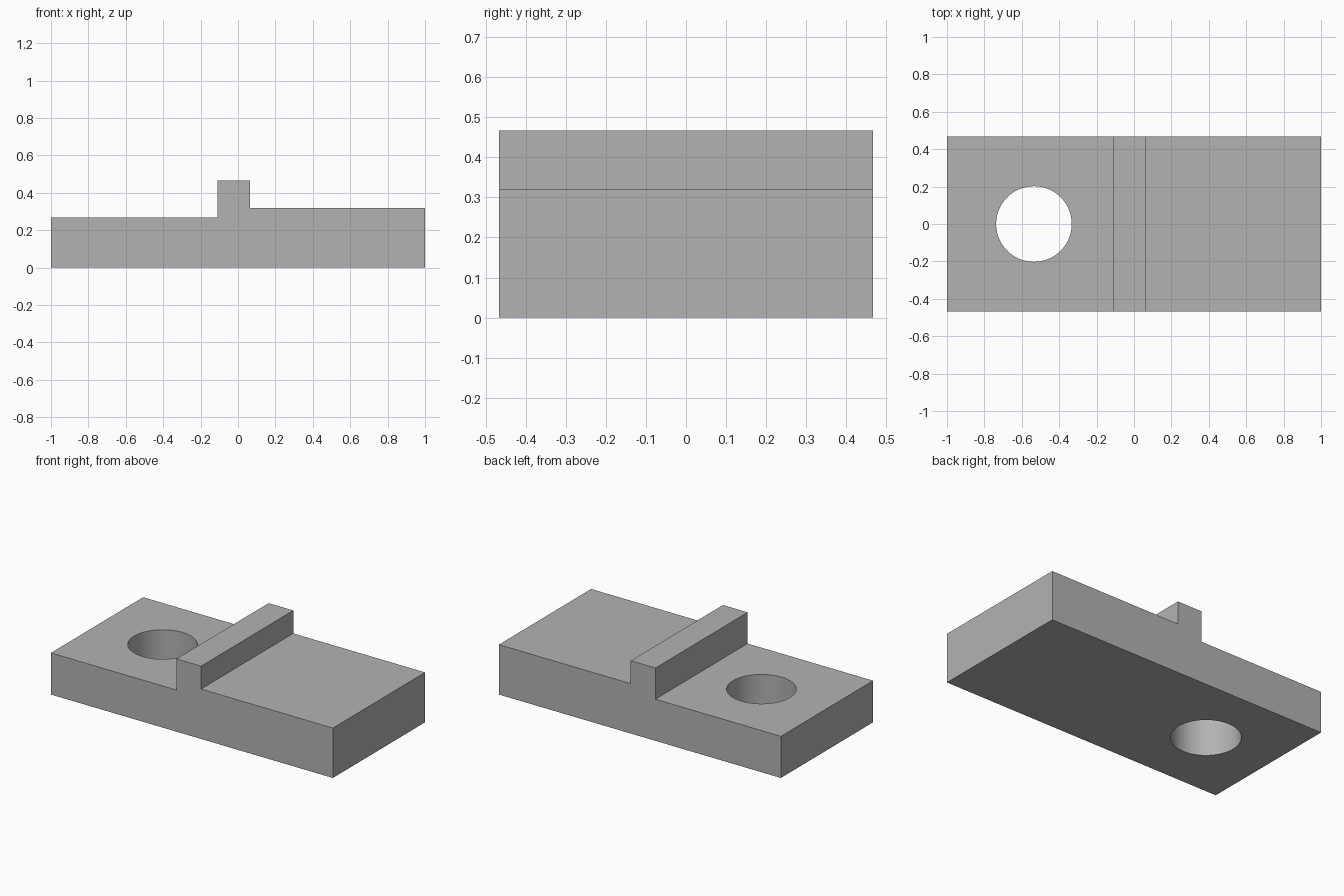
import bpy
import bmesh
import math
from mathutils import Vector

cube = bpy.data.objects.get("Cube")
if cube:
    bpy.data.objects.remove(cube, do_unlink=True)

HALF_DEPTH = 0.467
HOLE_X, HOLE_RADIUS = -0.535, 0.202

# Single grey material
grey = bpy.data.materials.new("plain grey")
grey.use_nodes = True
colour = (0.45, 0.45, 0.45, 1)
grey.diffuse_color = colour
grey.node_tree.nodes["Principled BSDF"].inputs["Base Color"].default_value = colour

# Stepped block: side profile extruded from front to back
profile = [(-1, 0), (1, 0), (1, 0.32), (0.065, 0.32), (0.065, 0.467),
           (-0.11, 0.467), (-0.11, 0.267), (-1, 0.267)]
bm = bmesh.new()
face = bm.faces.new([bm.verts.new((x, -HALF_DEPTH, z)) for x, z in profile])
extruded = bmesh.ops.extrude_face_region(bm, geom=[face], use_keep_orig=True)
back = [v for v in extruded["geom"] if isinstance(v, bmesh.types.BMVert)]
bmesh.ops.translate(bm, verts=back, vec=Vector((0, 2 * HALF_DEPTH, 0)))
bmesh.ops.recalc_face_normals(bm, faces=bm.faces)
mesh = bpy.data.meshes.new("stepped_block")
bm.to_mesh(mesh)
bm.free()
mesh.materials.append(grey)
block = bpy.data.objects.new("stepped_block", mesh)
bpy.context.collection.objects.link(block)

# Round hole through the lower step
bpy.ops.mesh.primitive_cylinder_add(vertices=96, radius=HOLE_RADIUS, depth=1,
                                    location=(HOLE_X, 0, 0.2))
cutter = bpy.context.object
cutter.name = "hole_cutter"
cutter.hide_render = True
cutter.data.materials.append(grey)
cut = block.modifiers.new("hole", "BOOLEAN")
cut.operation = "DIFFERENCE"
cut.solver = "EXACT"
cut.object = cutter

# Apply the cut, then smooth the hole wall while keeping edges sharp
bpy.ops.object.select_all(action="DESELECT")
block.select_set(True)
bpy.context.view_layer.objects.active = block
bpy.ops.object.modifier_apply(modifier=cut.name)
bpy.data.objects.remove(cutter, do_unlink=True)
bpy.ops.object.shade_smooth_by_angle(angle=math.radians(30))
